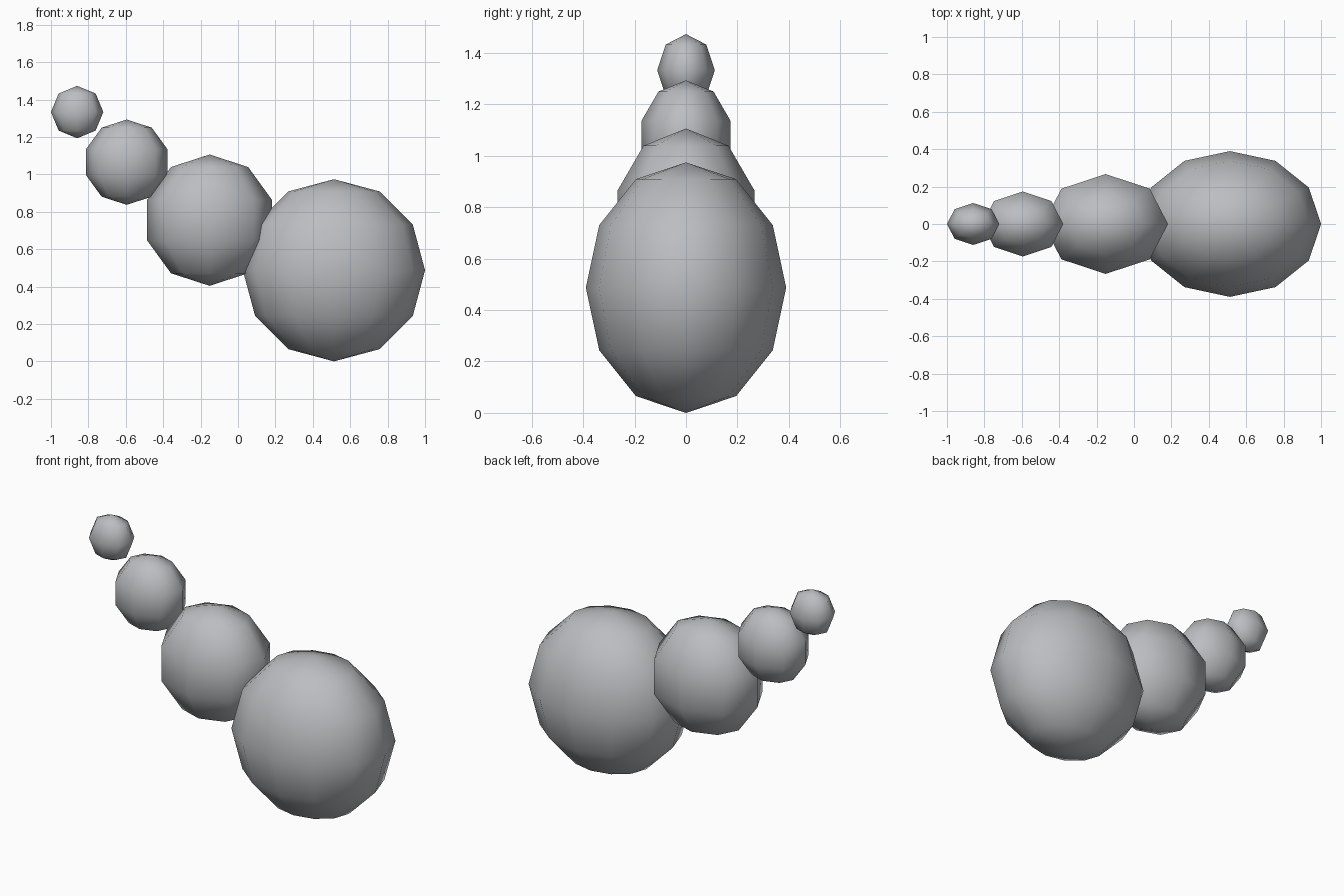
import bpy

if "Cube" in bpy.data.objects:
    bpy.data.objects.remove(bpy.data.objects["Cube"])

# One flat grey for the whole chain
grey = bpy.data.materials.new("soft_grey")
grey.diffuse_color = (0.5, 0.51, 0.53, 1)
grey.use_nodes = True
grey.node_tree.nodes["Principled BSDF"].inputs["Base Color"].default_value = grey.diffuse_color


def ball(name, x, z, radius, segments, rings):
    """Low-poly ball, flattened front to back."""
    bpy.ops.mesh.primitive_uv_sphere_add(
        segments=segments, ring_count=rings, radius=radius, location=(x, 0, z))
    obj = bpy.context.object
    obj.name = name
    obj.scale.y = 0.8
    obj.data.materials.append(grey)
    bpy.ops.object.shade_smooth()


# Chain of shrinking balls, rising to the left
ball("large_ball", 0.513, 0.487, 0.487, 12, 6)
ball("medium_ball", -0.152, 0.755, 0.351, 8, 5)
ball("small_ball", -0.595, 1.065, 0.228, 8, 5)
ball("tip_ball", -0.86, 1.333, 0.14, 8, 4)
